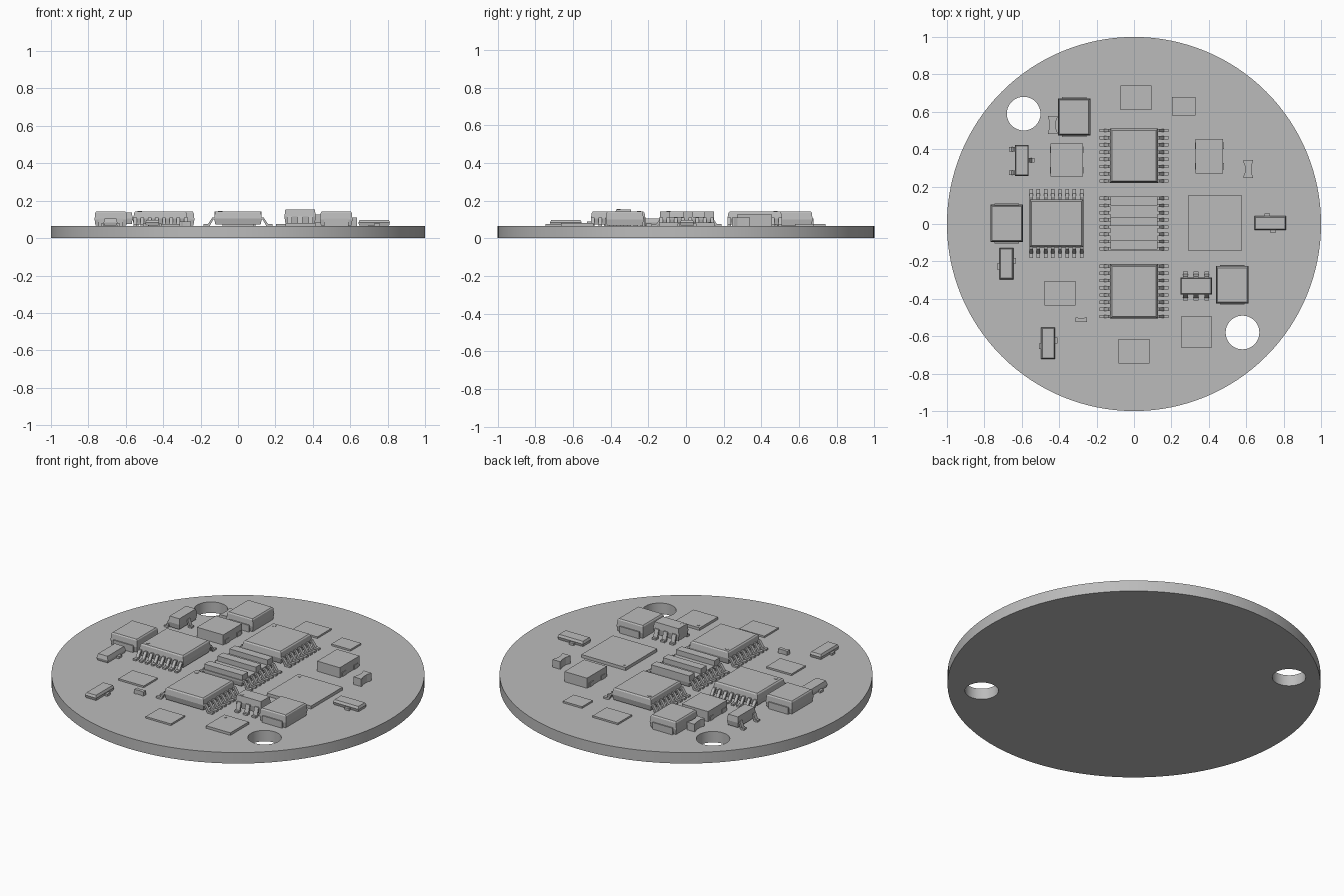
import bpy, bmesh, math
from mathutils import Matrix, Vector

if "Cube" in bpy.data.objects:
    bpy.data.objects.remove(bpy.data.objects["Cube"])

TOP = 0.065          # upper face of the board
grey = bpy.data.materials.new("plain grey")
grey.use_nodes = True
COLOUR = (0.5, 0.5, 0.5, 1)
grey.diffuse_color = COLOUR
grey.node_tree.nodes["Principled BSDF"].inputs["Base Color"].default_value = COLOUR


def finish(name, bm, x=0, y=0, turn=0, smooth=False):
    bmesh.ops.recalc_face_normals(bm, faces=bm.faces)
    mesh = bpy.data.meshes.new(name)
    bm.to_mesh(mesh)
    bm.free()
    mesh.materials.append(grey)
    ob = bpy.data.objects.new(name, mesh)
    bpy.context.collection.objects.link(ob)
    ob.location = (x, y, 0)
    ob.rotation_euler.z = math.radians(turn)
    if smooth:
        bpy.ops.object.select_all(action='DESELECT')
        ob.select_set(True)
        bpy.context.view_layer.objects.active = ob
        bpy.ops.object.shade_smooth_by_angle(angle=math.radians(30))
    return ob


def loft(bm, w, d, rings, x=0, y=0):
    """Rectangular block through (height, inset) rings."""
    last = None
    for z, inset in rings:
        a, b = w / 2 - inset, d / 2 - inset
        ring = [bm.verts.new((x + sx * a, y + sy * b, z))
                for sx, sy in ((-1, -1), (1, -1), (1, 1), (-1, 1))]
        if last is None:
            bm.faces.new(ring)
        else:
            for i in range(4):
                j = (i + 1) % 4
                bm.faces.new((last[i], last[j], ring[j], ring[i]))
        last = ring
    bm.faces.new(last)


def box(bm, x, y, w, d, z0, z1):
    loft(bm, w, d, [(z0, 0), (z1, 0)], x, y)


def prism(bm, points, direction):
    """Extrude a closed outline along a direction."""
    face = bm.faces.new([bm.verts.new(p) for p in points])
    new = bmesh.ops.extrude_face_region(bm, geom=[face])["geom"]
    bmesh.ops.translate(bm, vec=direction,
                        verts=[g for g in new if isinstance(g, bmesh.types.BMVert)])


def dot(bm, x, y, z, r=0.011):
    bmesh.ops.create_cone(bm, cap_ends=True, segments=16, radius1=r, radius2=r,
                          depth=0.004, matrix=Matrix.Translation((x, y, z)))


def lead(bm, side, edge, reach, y, width, high):
    """Gull-wing lead leaving the body sideways and bending to the board."""
    t = 0.01
    knee = edge + (reach - edge) * 0.2
    heel = edge + (reach - edge) * 0.6
    path = [(edge - 0.01, high), (knee, high), (heel, TOP + t), (reach, TOP + t),
            (reach, TOP), (heel - t, TOP), (knee - t * 0.5, high - t), (edge - 0.01, high - t)]
    prism(bm, [(side * px, y - width / 2, pz) for px, pz in path], Vector((0, width, 0)))


# Round board with two mounting holes
bm = bmesh.new()
for cx, cy, r, n in ((0, 0, 1, 128), (-0.59, 0.59, 0.09, 48), (0.58, -0.58, 0.09, 48)):
    bmesh.ops.create_circle(bm, segments=n, radius=r, matrix=Matrix.Translation((cx, cy, 0)))
plate = bmesh.ops.triangle_fill(bm, use_beauty=True, edges=bm.edges[:])["geom"]
faces = [g for g in plate if isinstance(g, bmesh.types.BMFace)]
rise = bmesh.ops.extrude_face_region(bm, geom=faces, use_keep_orig=True)["geom"]
bmesh.ops.translate(bm, vec=(0, 0, TOP),
                    verts=[g for g in rise if isinstance(g, bmesh.types.BMVert)])
finish("board", bm, smooth=True)


# Sixteen-lead chips
def chip(name, x, y, turn=0, ribbed=False):
    bm = bmesh.new()
    if ribbed:
        loft(bm, 0.25, 0.29, [(0.075, 0.005), (0.1, 0), (0.112, 0)])
        for ry in (-0.115, 0.01, 0.12):
            box(bm, 0, ry, 0.25, 0.05, 0.11, 0.142)
    else:
        loft(bm, 0.256, 0.29, [(0.072, 0.007), (0.105, 0), (0.135, 0.005), (0.142, 0.011)])
        dot(bm, -0.095, 0.11, 0.142)
    for side in (-1, 1):
        for i in range(8):
            lead(bm, side, 0.125, 0.185, (i - 3.5) * 0.0385, 0.018, 0.11)
    finish(name, bm, x, y, turn)


chip("chip_back", 0, 0.365)
chip("chip_middle", 0, 0.003, ribbed=True)
chip("chip_front", 0, -0.36)
chip("chip_side", -0.415, 0.003, 90)


# Moulded capacitors with end terminals
for i, (x, y) in enumerate(((-0.32, 0.572), (-0.68, 0.003), (0.525, -0.325))):
    bm = bmesh.new()
    loft(bm, 0.174, 0.2, [(0.068, 0.005), (0.1, 0), (0.135, 0.004), (0.142, 0.009)])
    for s in (-1, 1):
        box(bm, 0, s * 0.1, 0.13, 0.012, TOP, 0.105)
    finish(f"capacitor_{i + 1}", bm, x, y)

# Plain blocks with shallow side terminals
for i, (x, y, w, d) in enumerate(((-0.36, 0.342, 0.172, 0.178), (0.403, 0.363, 0.148, 0.185))):
    bm = bmesh.new()
    box(bm, 0, 0, w, d, TOP, 0.125)
    for s in (-1, 1):
        for t in (-1, 1):
            box(bm, s * w / 2, t * 0.055, 0.008, 0.035, TOP, 0.09)
    finish(f"block_{i + 1}", bm, x, y)

# Flat packages; the larger ones carry a corner mark
flats = (("flat_chip", 0.433, 0.005, 0.29, 0.295, 0.018, True),
         ("flat_chip_small", 0.335, -0.578, 0.16, 0.172, 0.015, True),
         ("pad_front", 0.0, -0.68, 0.165, 0.13, 0.01, False),
         ("pad_left", -0.395, -0.37, 0.165, 0.13, 0.01, False),
         ("pad_back", 0.01, 0.675, 0.165, 0.13, 0.01, False),
         ("pad_right", 0.267, 0.63, 0.125, 0.1, 0.01, False))
for name, x, y, w, d, h, marked in flats:
    bm = bmesh.new()
    box(bm, 0, 0, w, d, TOP, TOP + h)
    if marked:
        dot(bm, 0.025 - w / 2, d / 2 - 0.025, TOP + h, 0.008)
    finish(name, bm, x, y)

# Diodes with a small tab on each side
for i, (x, y, turn, top) in enumerate(((-0.682, -0.212, 0, 0.105), (-0.459, -0.638, 0, 0.097),
                                       (0.728, 0.005, 90, 0.097))):
    bm = bmesh.new()
    loft(bm, 0.074, 0.168, [(0.067, 0.004), (0.083, 0), (top, 0.006)])
    for s in (-1, 1):
        box(bm, s * 0.043, s * 0.015, 0.014, 0.03, TOP, 0.078)
    finish(f"diode_{i + 1}", bm, x, y, turn)

# Three-lead transistor
bm = bmesh.new()
loft(bm, 0.074, 0.165, [(0.075, 0.005), (0.105, 0), (0.138, 0.005)])
for side, y in ((-1, -0.066), (-1, 0.06), (1, 0)):
    lead(bm, side, 0.035, 0.067, y, 0.024, 0.11)
finish("transistor", bm, -0.6, 0.34)

# Six-lead regulator
bm = bmesh.new()
loft(bm, 0.09, 0.168, [(0.08, 0.005), (0.115, 0), (0.152, 0.005)])
dot(bm, -0.025, 0.055, 0.152, 0.009)
for side in (-1, 1):
    for y in (-0.057, 0, 0.057):
        lead(bm, side, 0.044, 0.077, y, 0.026, 0.118)
finish("regulator", bm, 0.332, -0.332, 90)

# Waisted resistors
for i, (x, y, w, d, h, turn) in enumerate(((-0.435, 0.53, 0.05, 0.096, 0.045, 0),
                                           (0.61, 0.293, 0.05, 0.096, 0.045, 0),
                                           (-0.282, -0.512, 0.026, 0.06, 0.025, 90))):
    bm = bmesh.new()
    half = [(w / 2, -d / 2), (w / 2, -d * 0.4), (w * 0.35, -d * 0.2),
            (w * 0.35, d * 0.2), (w / 2, d * 0.4), (w / 2, d / 2)]
    outline = half + [(-px, py) for px, py in reversed(half)]
    prism(bm, [(px, py, TOP) for px, py in outline], Vector((0, 0, h)))
    finish(f"resistor_{i + 1}", bm, x, y, turn)
